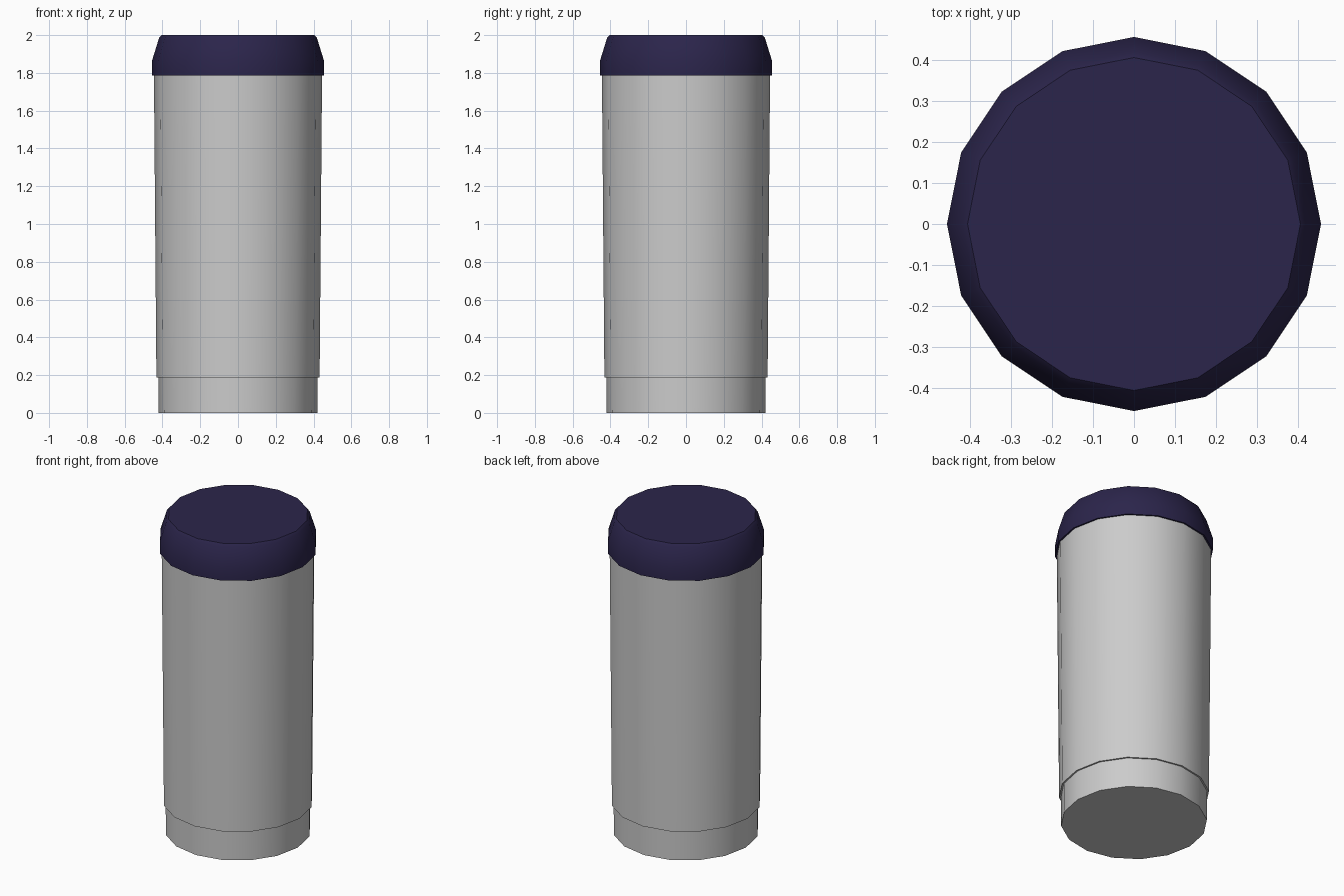
import bpy, bmesh, math

if "Cube" in bpy.data.objects:
    bpy.data.objects.remove(bpy.data.objects["Cube"])

SIDES = 16


def lathe(name, profile, color=None):
    """Revolve a closed (radius, z) profile; end points on the axis become cap faces."""
    bm = bmesh.new()
    rings = []
    for r, z in profile:
        rings.append([bm.verts.new((r * math.cos(2 * math.pi * i / SIDES),
                                    r * math.sin(2 * math.pi * i / SIDES), z))
                      for i in range(SIDES)])
    for a, b in zip(rings, rings[1:]):
        for i in range(SIDES):
            j = (i + 1) % SIDES
            bm.faces.new((a[i], a[j], b[j], b[i]))
    bm.faces.new(rings[0][::-1])
    bm.faces.new(rings[-1])
    bmesh.ops.recalc_face_normals(bm, faces=bm.faces)
    mesh = bpy.data.meshes.new(name)
    bm.to_mesh(mesh)
    bm.free()
    obj = bpy.data.objects.new(name, mesh)
    bpy.context.collection.objects.link(obj)
    if color:
        mat = bpy.data.materials.new(name + "_color")
        mat.diffuse_color = color
        mat.use_nodes = True
        mat.node_tree.nodes["Principled BSDF"].inputs["Base Color"].default_value = mat.diffuse_color
        mesh.materials.append(mat)
    bpy.ops.object.select_all(action='DESELECT')
    obj.select_set(True)
    bpy.context.view_layer.objects.active = obj
    bpy.ops.object.shade_smooth_by_angle(angle=math.radians(40))
    return obj


# Tapered cup with a narrower foot
lathe("cup_body", [(0.42, 0.0), (0.422, 0.187), (0.432, 0.187), (0.445, 1.787)])

# Dark lid with sloped shoulder and softened top edge
lathe("lid", [(0.455, 1.787), (0.455, 1.865), (0.418, 1.985), (0.405, 2.0)],
      (0.024, 0.018, 0.07, 1))
